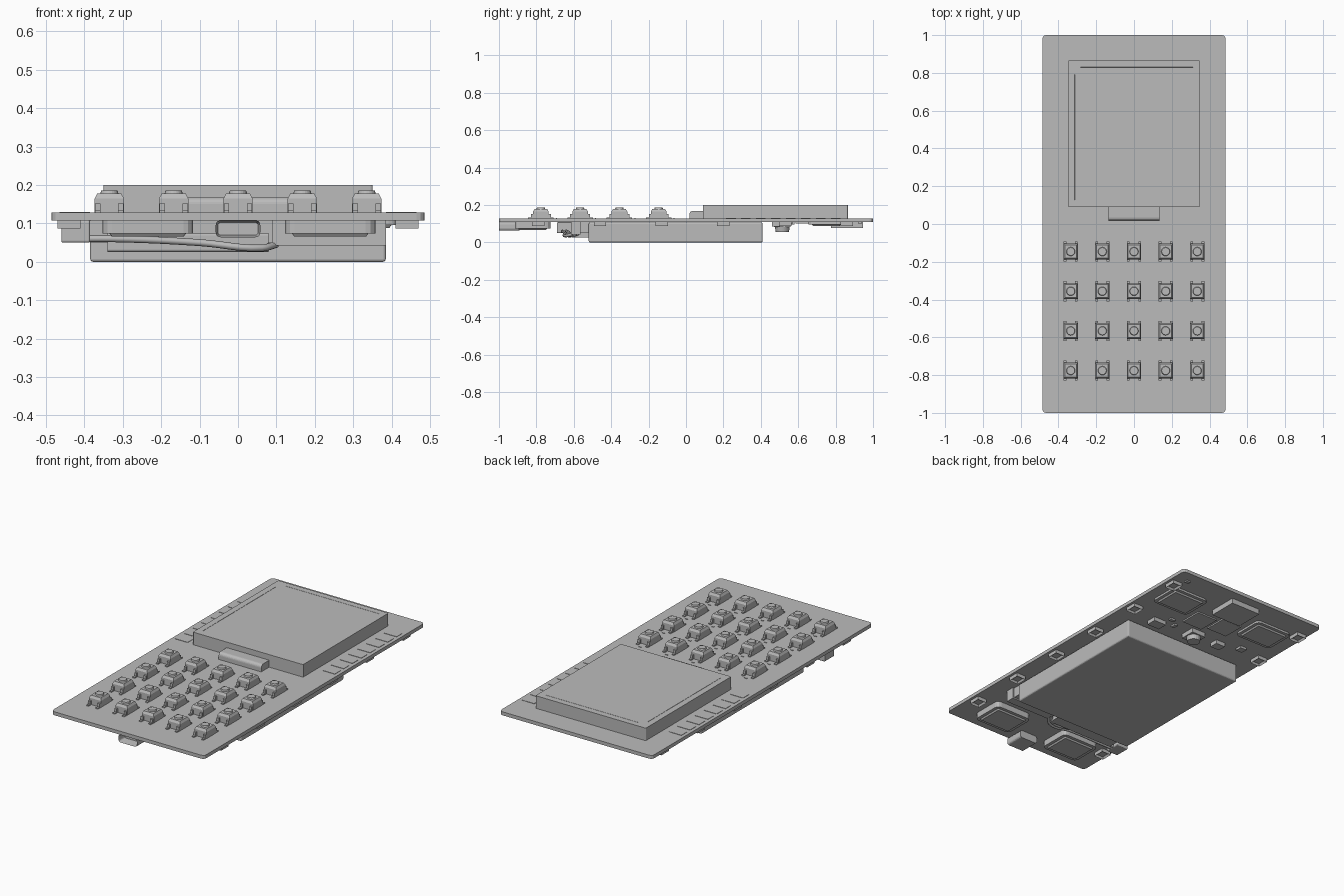
import bpy, bmesh, math
from mathutils import Matrix

cube = bpy.data.objects.get("Cube")
if cube:
    bpy.data.objects.remove(cube, do_unlink=True)

grey = bpy.data.materials.new("plain_grey")
grey.use_nodes = True
COLOUR = (0.5, 0.5, 0.5, 1)
grey.diffuse_color = COLOUR
grey.node_tree.nodes["Principled BSDF"].inputs["Base Color"].default_value = COLOUR

BOTTOM, TOP = 0.108, 0.128   # faces of the circuit board


def finish(name, bm, loc=(0, 0, 0)):
    bmesh.ops.recalc_face_normals(bm, faces=bm.faces)
    mesh = bpy.data.meshes.new(name)
    bm.to_mesh(mesh)
    bm.free()
    mesh.materials.append(grey)
    ob = bpy.data.objects.new(name, mesh)
    ob.location = loc
    bpy.context.collection.objects.link(ob)
    return ob


def add_box(bm, x, y, z, taper=1.0, axis=None, radius=0):
    """Box from three (low, high) ranges; taper scales the top, axis picks edges to round."""
    ranges = (x, y, z)
    mid = [(a + b) / 2 for a, b in ranges]
    size = [b - a for a, b in ranges]
    verts = bmesh.ops.create_cube(bm, size=1)["verts"]
    for v in verts:
        k = taper if v.co.z > 0 else 1
        v.co.x *= k
        v.co.y *= k
        v.co = [m + c * s for m, c, s in zip(mid, v.co, size)]
    if radius:
        edges = {e for v in verts for e in v.link_edges}
        if axis is not None:
            edges = {e for e in edges
                     if abs((e.verts[0].co - e.verts[1].co).normalized()[axis]) > 0.9}
        bmesh.ops.bevel(bm, geom=list(edges), offset=radius, segments=3,
                        profile=0.5, affect='EDGES')


def box(name, x, y, z, **kw):
    bm = bmesh.new()
    add_box(bm, x, y, z, **kw)
    return finish(name, bm)


def add_disc(bm, x, y, z0, z1, r0, r1, sides=20):
    bmesh.ops.create_cone(bm, cap_ends=True, segments=sides, radius1=r0, radius2=r1,
                          depth=z1 - z0, matrix=Matrix.Translation((x, y, (z0 + z1) / 2)))


def span(c, s):
    return (c - s / 2, c + s / 2)


def inset_face(bm, up, amount, depth):
    """Inset the largest face that points up (1) or down (-1)."""
    bm.normal_update()
    face = max((f for f in bm.faces if f.normal.z * up > 0.9), key=lambda f: f.calc_area())
    bmesh.ops.inset_region(bm, faces=[face], thickness=amount, depth=depth)


# Circuit board
box("circuit_board", (-0.485, 0.485), (-1, 1), (BOTTOM, TOP), axis=2, radius=0.02)

# Display with a fine groove around the viewing area
bm = bmesh.new()
add_box(bm, (-0.35, 0.35), (0.09, 0.865), (TOP, 0.2), axis=2, radius=0.006)
for amount, depth in ((0.035, 0), (0.004, -0.004), (0.004, 0.004)):
    inset_face(bm, 1, amount, depth)
finish("display", bm)

# Ribbon cable folded over below the display
bm = bmesh.new()
profile = [(0.09, TOP), (0.018, TOP), (0.018, 0.15)]
for i in range(6):
    a = math.radians(180 - 18 * i)
    profile.append((0.036 + 0.018 * math.cos(a), 0.15 + 0.018 * math.sin(a)))
profile.append((0.09, 0.168))
face = bm.faces.new([bm.verts.new((-0.135, y, z)) for y, z in profile])
moved = bmesh.ops.extrude_face_region(bm, geom=[face])["geom"]
bmesh.ops.translate(bm, vec=(0.27, 0, 0),
                    verts=[g for g in moved if isinstance(g, bmesh.types.BMVert)])
finish("ribbon_cable", bm)

# Push buttons: body, chamfered shoulder, round cap and four legs
bm = bmesh.new()
add_box(bm, span(0, 0.076), span(0, 0.084), (TOP, 0.165))
add_box(bm, span(0, 0.076), span(0, 0.084), (0.165, 0.178), taper=0.82)
add_disc(bm, 0, 0, 0.176, 0.186, 0.024, 0.021)
for sx in (-1, 1):
    for sy in (-1, 1):
        add_box(bm, span(sx * 0.03, 0.014), span(sy * 0.046, 0.014), (TOP, 0.152))
        add_box(bm, span(sx * 0.03, 0.014), span(sy * 0.058, 0.02), (TOP, 0.134))
add_box(bm, span(0, 0.016), span(0.083, 0.005), (TOP, 0.131))
button = finish("push_button", bm)
button_mesh = button.data
bpy.data.objects.remove(button)
for row in range(4):
    for col in range(5):
        ob = bpy.data.objects.new("push_button", button_mesh)
        ob.location = ((col - 2) * 0.1675, -0.146 - row * 0.21, 0)
        bpy.context.collection.objects.link(ob)

# Rows of contact pads beside the display
for side, start in ((-1, 0.12), (1, 0.24)):
    bm = bmesh.new()
    for i in range(8):
        add_box(bm, span(side * 0.425, 0.08), span(start + i * 0.08, 0.052), (TOP, TOP + 0.002))
    finish("contact_pads", bm)

# Edge lights on the underside, each with a recessed window
for side in (-1, 1):
    for i in range(6):
        bm = bmesh.new()
        add_box(bm, span(side * 0.44, 0.06), span(0.86 - i * 0.33, 0.066), (0.087, BOTTOM))
        inset_face(bm, -1, 0.009, -0.012)
        finish("edge_light", bm)

# Battery pack with its protection strip
box("battery", (-0.385, 0.385), (-0.52, 0.41), (0, 0.106), radius=0.008)
box("battery_strip", (-0.385, 0.375), (-0.57, -0.515), (0.05, BOTTOM))
box("battery_strip_cover", (-0.34, 0.08), (-0.615, -0.515), (0.026, 0.075), axis=0, radius=0.006)
box("battery_strip_rail", (0.09, 0.385), (-0.615, -0.565), (0.042, BOTTOM))

# Battery plug and its two wires
box("battery_plug", (-0.46, -0.385), (-0.69, -0.6), (0.05, BOTTOM), radius=0.005)
for offset in (0, 0.02):
    curve = bpy.data.curves.new("battery_wire", 'CURVE')
    curve.dimensions = '3D'
    curve.bevel_depth = 0.009
    curve.bevel_resolution = 2
    curve.resolution_u = 6
    path = [(-0.43, -0.66, 0.06), (-0.32, -0.66, 0.06), (-0.1, -0.645, 0.05),
            (0.06, -0.64, 0.036), (0.1, -0.6, 0.045)]
    spline = curve.splines.new('BEZIER')
    spline.bezier_points.add(len(path) - 1)
    for p, (x, y, z) in zip(spline.bezier_points, path):
        p.co = (x, y + offset, z)
        p.handle_left_type = p.handle_right_type = 'AUTO'
    curve.materials.append(grey)
    bpy.context.collection.objects.link(bpy.data.objects.new("battery_wire", curve))

# Sound modules: a rounded slab with a smaller raised plate
for x, y, low in ((-0.235, -0.82, 0.066), (0.24, -0.82, 0.066), (-0.28, 0.76, 0.088), (0.3, 0.75, 0.088)):
    bm = bmesh.new()
    add_box(bm, span(x, 0.235), span(y, 0.19), (low + 0.008, BOTTOM), axis=2, radius=0.025)
    inset_face(bm, -1, 0.018, 0)
    inset_face(bm, -1, 0.006, 0.008)
    finish("sound_module", bm)

# Charging port with an open mouth
bm = bmesh.new()
add_box(bm, (-0.058, 0.058), (-1, -0.89), (0.064, BOTTOM), axis=1, radius=0.012)
bm.normal_update()
mouth = min(bm.faces, key=lambda f: f.calc_center_median().y)
bmesh.ops.inset_region(bm, faces=[mouth], thickness=0.006, depth=-0.05)
finish("charging_port", bm)

# Chips and small parts on the underside
box("card_slot", span(0, 0.19), span(0.86, 0.17), (0.078, BOTTOM))
box("main_chip", span(0.08, 0.13), span(0.65, 0.13), (0.1, BOTTOM))
box("radio_chip", span(-0.07, 0.13), span(0.68, 0.13), (0.1, BOTTOM))
for x, y, w, d, low in ((0.25, 0.49, 0.08, 0.06, 0.085), (-0.157, 0.52, 0.06, 0.05, 0.085),
                        (-0.29, 0.56, 0.04, 0.04, 0.095), (0.2, 0.56, 0.03, 0.02, 0.098),
                        (0.15, 0.52, 0.02, 0.03, 0.098), (0.4, 0.93, 0.025, 0.02, 0.1)):
    box("small_part", span(x, w), span(y, d), (low, BOTTOM))

# Round dial on a square base
bm = bmesh.new()
add_box(bm, span(0.01, 0.09), span(0.515, 0.09), (0.082, BOTTOM))
add_disc(bm, 0.01, 0.515, 0.056, 0.084, 0.035, 0.04)
inset_face(bm, -1, 0.01, 0)
finish("round_dial", bm)
